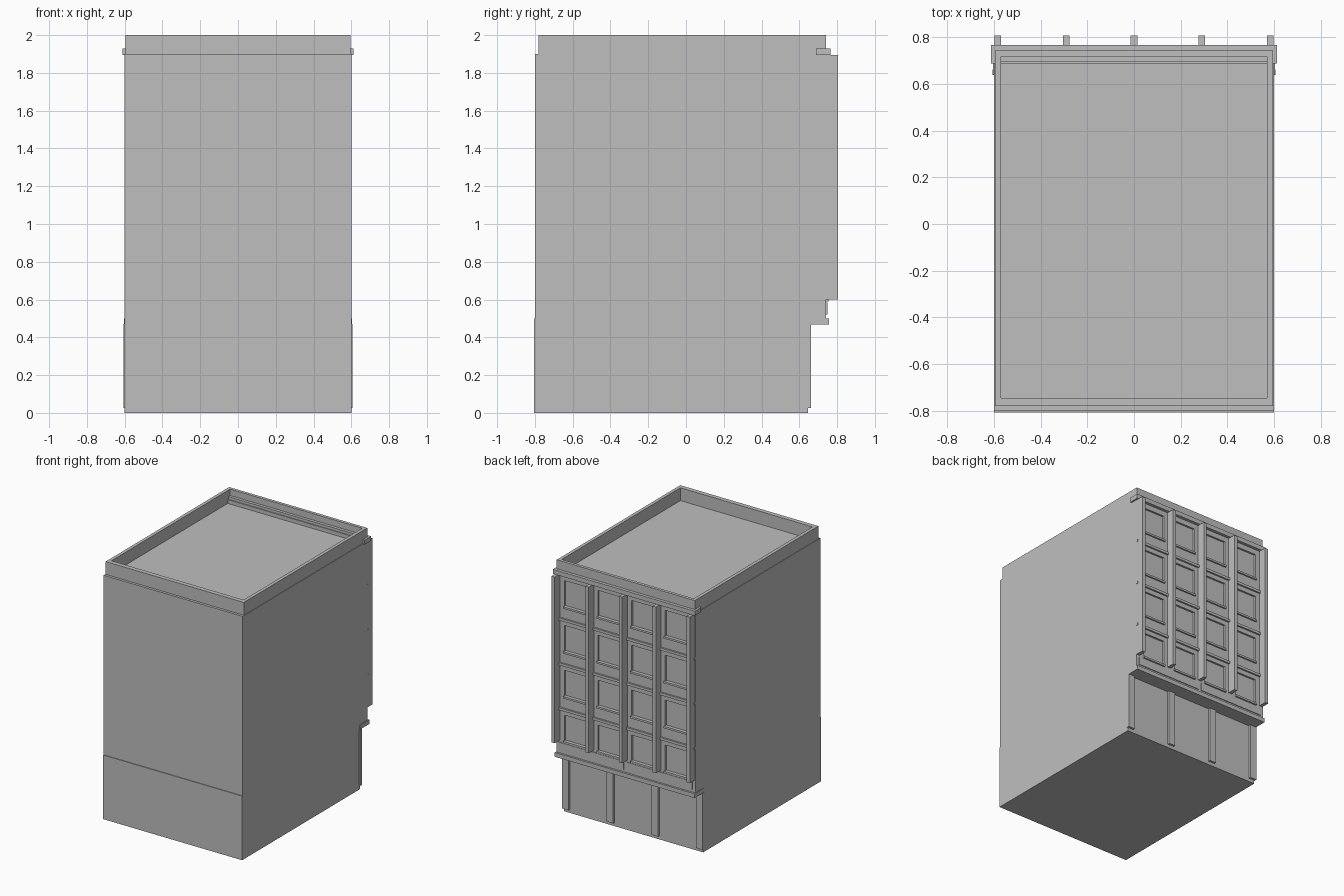
import bpy
import bmesh

cube = bpy.data.objects.get("Cube")
if cube:
    bpy.data.objects.remove(cube, do_unlink=True)

grey = bpy.data.materials.new("light_grey")
grey.use_nodes = True
COLOR = (0.52, 0.52, 0.52, 1)
grey.diffuse_color = COLOR
grey.node_tree.nodes["Principled BSDF"].inputs["Base Color"].default_value = COLOR


def finish(name, bm):
    bmesh.ops.recalc_face_normals(bm, faces=bm.faces)
    mesh = bpy.data.meshes.new(name)
    bm.to_mesh(mesh)
    bm.free()
    mesh.materials.append(grey)
    ob = bpy.data.objects.new(name, mesh)
    bpy.context.collection.objects.link(ob)
    return ob


def boxes(name, items):
    """One object from boxes given as (x0, x1, y0, y1, z0, z1)."""
    bm = bmesh.new()
    for x0, x1, y0, y1, z0, z1 in items:
        vs = bmesh.ops.create_cube(bm, size=1)["verts"]
        for v in vs:
            v.co.x = x1 if v.co.x > 0 else x0
            v.co.y = y1 if v.co.y > 0 else y0
            v.co.z = z1 if v.co.z > 0 else z0
    return finish(name, bm)


def extrude_x(name, profile, half):
    """Side profile in (y, z) extruded across the width."""
    bm = bmesh.new()
    face = bm.faces.new([bm.verts.new((-half, y, z)) for y, z in profile])
    out = bmesh.ops.extrude_face_region(bm, geom=[face])["geom"]
    for v in out:
        if isinstance(v, bmesh.types.BMVert):
            v.co.x = half
    return finish(name, bm)


W = 0.6        # half width
BACK = 0.742   # upper facade plane
BASE = 0.645   # set-back ground floor plane
FLOOR = 0.35   # storey height
ROOF = 1.9

# Main block with slightly thicker front plinth and set-back ground floor
body = extrude_x("building_body", [
    (-0.806, 0), (BASE, 0), (BASE, 0.47), (BACK, 0.47), (BACK, ROOF),
    (-0.8, ROOF), (-0.8, 0.5), (-0.806, 0.5)], W)

# Window recesses
bays = [-0.435, -0.145, 0.145, 0.435]
sill_heights = [0.605 + FLOOR * i for i in range(4)]
windows = [(x, z) for x in bays for z in sill_heights]
cutter = boxes("window_cutter", [
    (x - 0.095, x + 0.095, BACK - 0.015, BACK + 0.1, z, z + 0.2) for x, z in windows])
cutter.hide_render = True
cutter.hide_viewport = True
cut = body.modifiers.new("window_recesses", "BOOLEAN")
cut.object = cutter
cut.operation = "DIFFERENCE"
cut.solver = "EXACT"

boxes("window_sills", [
    (x - 0.1, x + 0.1, BACK - 0.01, BACK + 0.012, z - 0.015, z) for x, z in windows])

# Roof parapet
P = 0.596
boxes("parapet", [
    (-P, P, -0.78, -0.745, ROOF, 2),
    (-P, P, 0.718, BACK, ROOF, 2),
    (-P, -0.57, -0.745, 0.718, ROOF, 2),
    (0.57, P, -0.745, 0.718, ROOF, 2)])
boxes("parapet_inner_step", [(-0.57, 0.57, 0.695, 0.718, ROOF, 1.95)])

# Rear cornice, floor bands and tall piers
boxes("rear_cornice", [(-0.612, 0.612, 0.688, 0.766, 1.895, 1.93)])
boxes("floor_bands", [
    (-W, W, BACK - 0.005, 0.755, 0.84 + FLOOR * i, 0.86 + FLOOR * i) for i in range(3)])
boxes("facade_piers", [
    (x - 0.014, x + 0.014, BACK - 0.005, 0.806, 0.6, 1.896)
    for x in (-0.583, -0.29, 0, 0.29, 0.583)])

# Signboard strips and ledge above the ground floor
boxes("signboards", [
    (x - 0.28, x + 0.28, BACK - 0.002, BACK + 0.006, 0.52, 0.585) for x in (-0.295, 0.295)])
boxes("ground_floor_ledge", [(-0.603, 0.603, 0.64, 0.757, 0.467, 0.5)])

# Ground floor pilasters
boxes("ground_floor_pilasters", [
    (x - 0.028, x + 0.028, 0.637, 0.662, 0.027, 0.47) for x in (-0.577, -0.193, 0.193, 0.577)])
